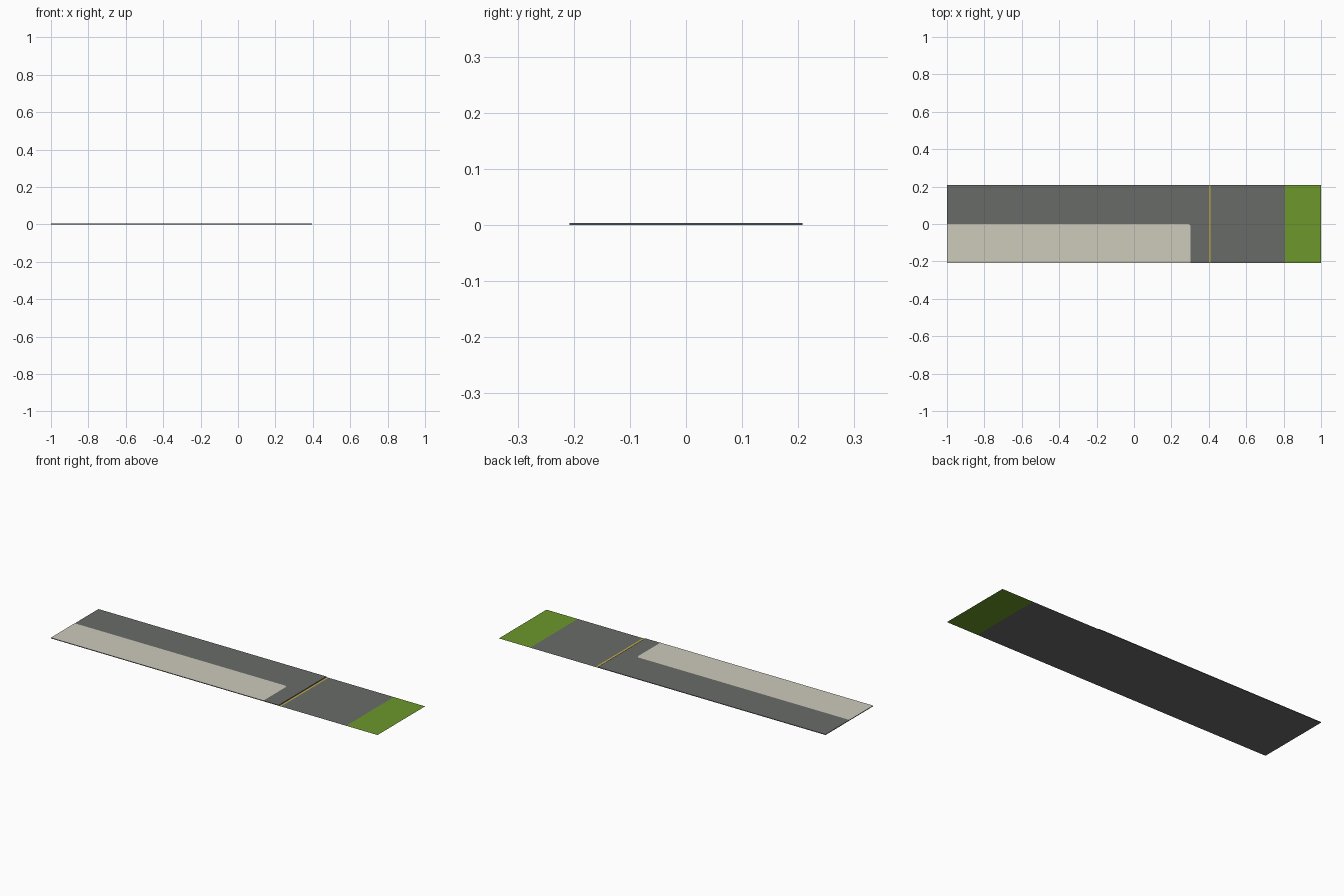
import bpy, bmesh, math

if "Cube" in bpy.data.objects:
    bpy.data.objects.remove(bpy.data.objects["Cube"])

HALF = 0.208      # half width of the strip
SLAB_END = 0.395  # right end of the raised slab
TOP = 0.0035      # slab height


def material(name, rgb):
    m = bpy.data.materials.new(name)
    m.diffuse_color = (*rgb, 1)
    m.use_nodes = True
    m.node_tree.nodes["Principled BSDF"].inputs["Base Color"].default_value = m.diffuse_color
    return m


asphalt = material("asphalt grey", (0.14, 0.148, 0.14))
concrete = material("pale concrete", (0.61, 0.59, 0.50))
grass = material("grass green", (0.15, 0.31, 0.025))
yellow = material("line yellow", (0.55, 0.40, 0.05))


def plate(name, outline, z, mat, height=0):
    """Flat outline facing up, optionally thickened upwards into a slab."""
    bm = bmesh.new()
    face = bm.faces.new([bm.verts.new((x, y, z)) for x, y in outline])
    if height:
        ext = bmesh.ops.extrude_face_region(bm, geom=[face])
        verts = [g for g in ext["geom"] if isinstance(g, bmesh.types.BMVert)]
        bmesh.ops.translate(bm, verts=verts, vec=(0, 0, height))
        bmesh.ops.recalc_face_normals(bm, faces=bm.faces)
    mesh = bpy.data.meshes.new(name)
    bm.to_mesh(mesh)
    bm.free()
    mesh.materials.append(mat)
    obj = bpy.data.objects.new(name, mesh)
    bpy.context.collection.objects.link(obj)
    return obj


def rect(x0, x1, y0=-HALF, y1=HALF):
    return [(x0, y0), (x1, y0), (x1, y1), (x0, y1)]


# Raised road slab
plate("road_slab", rect(-1, SLAB_END), 0, asphalt, TOP)

# Pale paving on the front half, with one rounded inner corner
r = 0.015
corner = [(0.302 - r + r * math.cos(a), -r + r * math.sin(a))
          for a in (i * math.pi / 12 for i in range(7))]
plate("pale_paving", [(-1, -HALF), (0.302, -HALF)] + corner + [(-1, 0)],
      TOP + 0.0008, concrete)

# Thin lower road and grass sheets
plate("lower_road", rect(SLAB_END, 0.808), 0, asphalt)
plate("grass_verge", rect(0.808, 1), 0, grass)

# Yellow line at the foot of the slab
plate("yellow_line", rect(0.40, 0.409), 0.0005, yellow)
